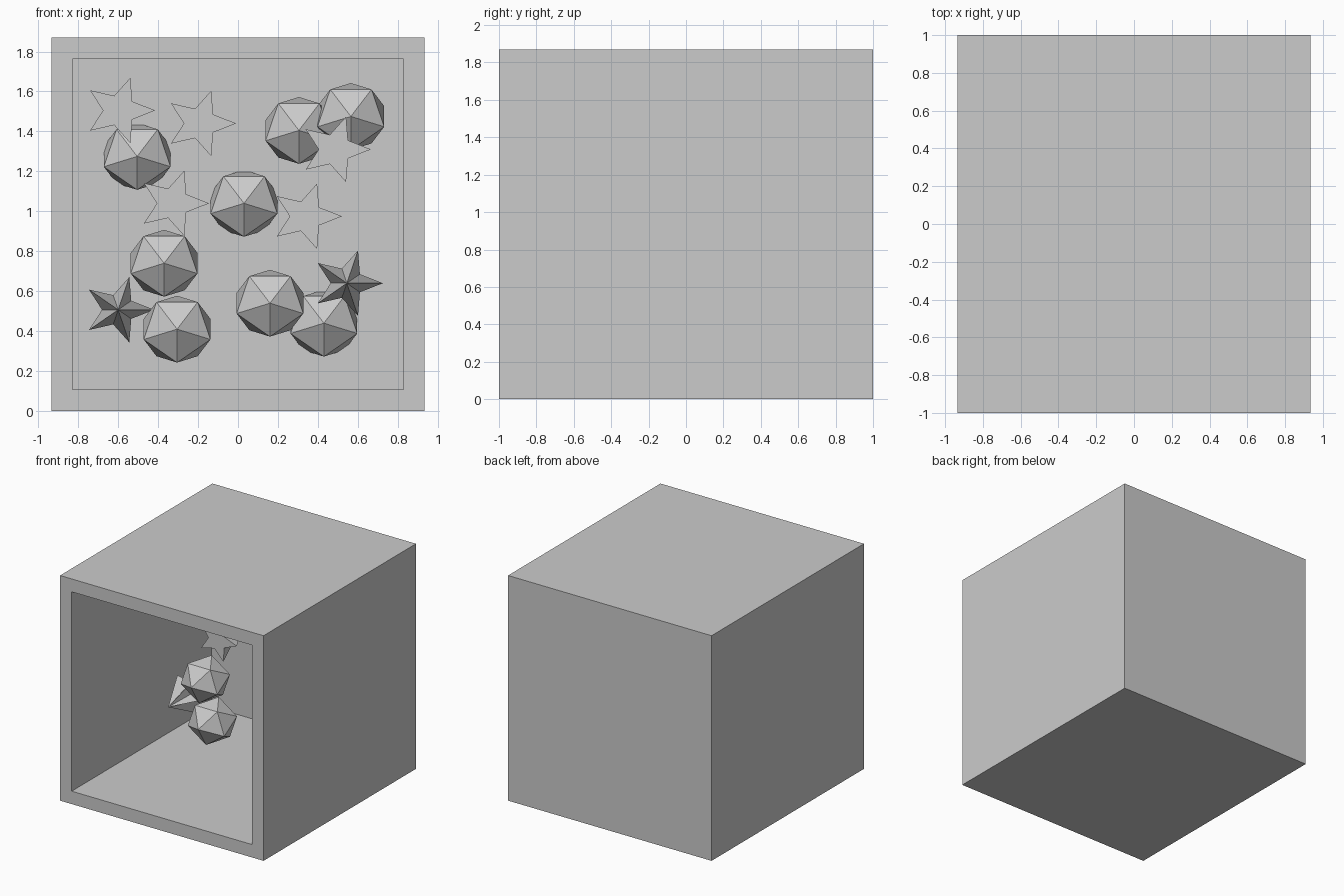
import bpy, bmesh
from math import sin, cos, pi
from mathutils import Matrix

if "Cube" in bpy.data.objects:
    bpy.data.objects.remove(bpy.data.objects["Cube"])

grey = bpy.data.materials.new("plain_grey")
grey.use_nodes = True
colour = (0.6, 0.6, 0.6, 1)
grey.diffuse_color = colour
grey.node_tree.nodes["Principled BSDF"].inputs["Base Color"].default_value = colour

WIDEN = 1.05  # balls and stars are slightly wider than tall


def finish(bm, name, location=(0, 0, 0)):
    bmesh.ops.recalc_face_normals(bm, faces=bm.faces)
    mesh = bpy.data.meshes.new(name)
    bm.to_mesh(mesh)
    bm.free()
    mesh.materials.append(grey)
    obj = bpy.data.objects.new(name, mesh)
    obj.location = location
    bpy.context.collection.objects.link(obj)


def make_box():
    """Box with a deep recess pushed in from the front face."""
    bm = bmesh.new()
    size = Matrix.Diagonal((1.87, 2, 1.87, 1))
    bmesh.ops.create_cube(bm, size=1, matrix=Matrix.Translation((0, 0, 0.935)) @ size)
    bm.normal_update()
    front = min(bm.faces, key=lambda f: f.calc_center_median().y)
    bmesh.ops.inset_region(bm, faces=[front], thickness=0.107, use_even_offset=True)
    pushed = bmesh.ops.extrude_face_region(bm, geom=[front])["geom"]
    verts = [v for v in pushed if isinstance(v, bmesh.types.BMVert)]
    bmesh.ops.translate(bm, verts=verts, vec=(0, 1.835, 0))
    if front.is_valid:
        bmesh.ops.delete(bm, geom=[front], context="FACES_ONLY")
    finish(bm, "open_box")


def make_ball(name, location):
    """Twenty-sided ball with one corner facing the front."""
    bm = bmesh.new()
    bmesh.ops.create_icosphere(bm, subdivisions=1, radius=0.187)
    # Turn a pole to the front, then roll so a front ring corner points down
    bmesh.ops.rotate(bm, verts=bm.verts, matrix=Matrix.Rotation(pi / 2, 3, "X"))
    ring = [v for v in bm.verts if -0.15 < v.co.y < 0]
    roll = min((Matrix.Rotation(i * pi / 10, 3, "Y") for i in range(20)),
               key=lambda m: min((m @ v.co).z for v in ring))
    bmesh.ops.rotate(bm, verts=bm.verts, matrix=roll)
    bmesh.ops.scale(bm, verts=bm.verts, vec=(WIDEN, 1, 1))
    finish(bm, name, location)


def make_star(name, location, tip):
    """Five-pointed star with a flat base and a raised centre point."""
    bm = bmesh.new()
    rim = []
    for i in range(10):
        r = 0.077 if i % 2 else 0.172
        rim.append(bm.verts.new((WIDEN * r * cos(i * pi / 5), 0, r * sin(i * pi / 5))))
    apex = bm.verts.new((0, tip, 0))
    bm.faces.new(rim)
    for a, b in zip(rim, rim[1:] + rim[:1]):
        bm.faces.new((a, b, apex))
    finish(bm, name, location)


make_box()

# Balls: three sunk into the back wall, the others hanging free
balls = [(-0.505, 0.81, 1.275), (0.03, 0.81, 1.04), (0.43, 0.81, 0.44),
         (0.305, 0.5, 1.405), (0.565, 0.45, 1.475),
         (-0.37, 0.1, 0.74), (-0.305, 0.1, 0.41), (0.16, 0.4, 0.54)]
for i, place in enumerate(balls):
    make_ball(f"ball_{i + 1}", place)

# Stars pointing to the front
for i, place in enumerate([(-0.6, 0.27, 0.507), (0.545, 0.27, 0.64)]):
    make_star(f"front_star_{i + 1}", place, -0.33)

# Stars pointing to the back
back_stars = [(-0.595, 0.2, 1.505), (-0.19, 0.2, 1.44), (-0.325, 0.19, 1.04),
              (0.34, 0.2, 0.975), (0.485, 0.2, 1.31)]
for i, place in enumerate(back_stars):
    make_star(f"back_star_{i + 1}", place, 0.33)
